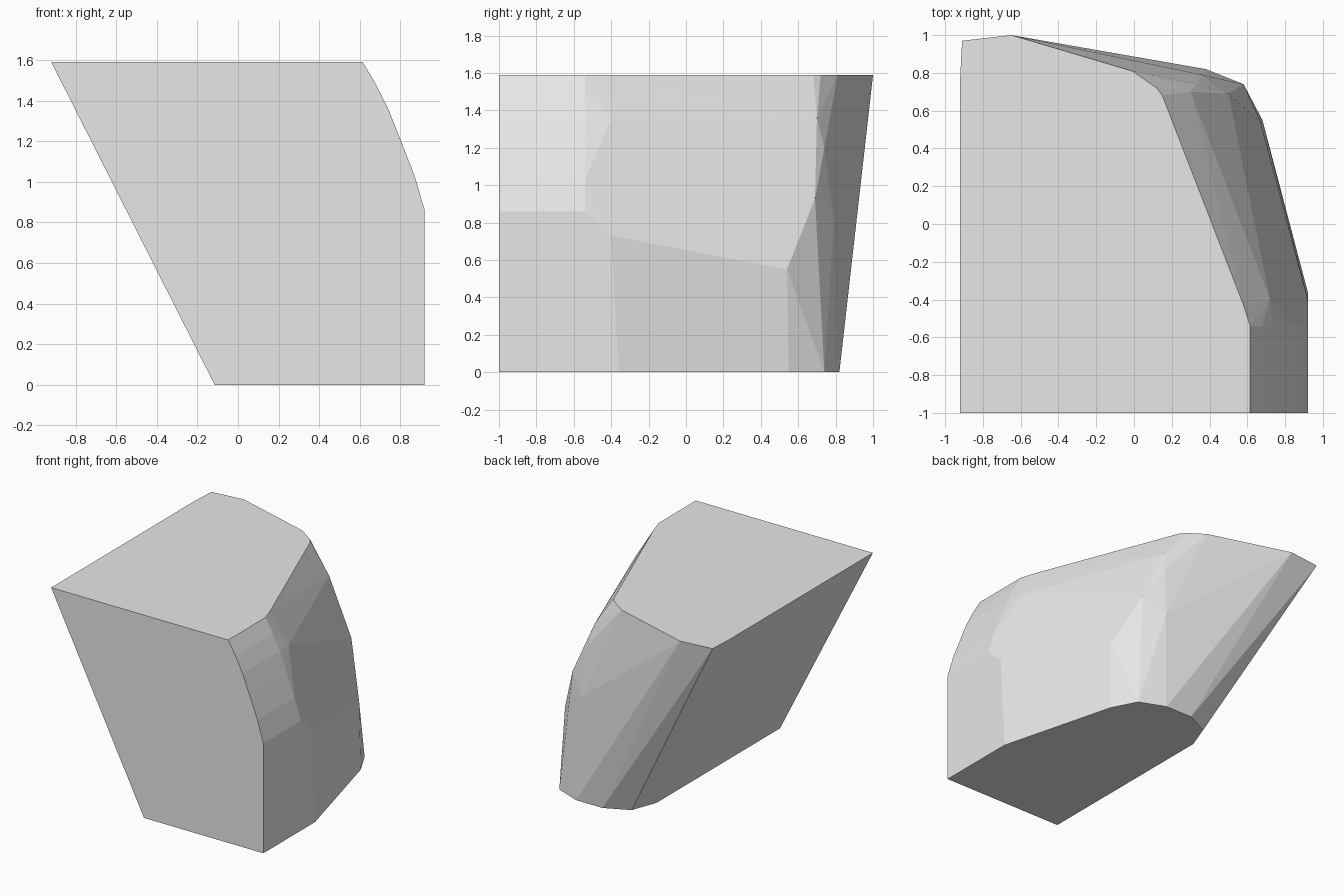
import bpy
import bmesh
import math

if "Cube" in bpy.data.objects:
    bpy.data.objects.remove(bpy.data.objects["Cube"])

HEIGHT = 1.59

# Curved right-hand edge of the front profile (x, z), run back as a straight extrusion
front_curve = [(0.615, 1.59), (0.68, 1.48), (0.74, 1.36), (0.80, 1.21), (0.87, 1.03), (0.92, 0.86)]

# Top and bottom outlines (x, y)
top_outline = [(-0.92, -1), (-0.92, 0.78), (-0.91, 0.97), (-0.65, 1.0), (-0.01, 0.81),
               (0.12, 0.72), (0.15, 0.68), (0.58, -0.43)]
bottom_outline = [(-0.115, -1), (0.92, -1), (0.92, -0.36), (0.68, 0.55), (0.58, 0.74),
                  (0.38, 0.82), (0.15, 0.82), (-0.04, 0.73), (-0.115, 0.53)]

# Points on the rounded right and back sides (x, y, z)
side_points = [(0.72, -0.40, 1.35), (0.92, -0.40, 0.73), (0.67, 0.54, 0.55), (0.30, 0.70, 1.36),
               (0.50, 0.69, 0.93), (0.36, 0.79, 0.80), (0.33, 0.74, 1.20)]

points = [(x, y, z) for y in (-1, -0.54) for x, z in front_curve]
points += [(x, y, HEIGHT) for x, y in top_outline]
points += [(x, y, 0) for x, y in bottom_outline]
points += side_points

# Wrap the sections into one faceted block
bm = bmesh.new()
for p in points:
    bm.verts.new(p)
hull = bmesh.ops.convex_hull(bm, input=bm.verts[:])
loose = [v for v in bm.verts if not v.link_faces]
bmesh.ops.delete(bm, geom=loose, context='VERTS')
bmesh.ops.dissolve_limit(bm, angle_limit=math.radians(0.5), verts=bm.verts[:], edges=bm.edges[:])
bmesh.ops.recalc_face_normals(bm, faces=bm.faces[:])

mesh = bpy.data.meshes.new("faceted_block")
bm.to_mesh(mesh)
bm.free()

# One plain grey
grey = bpy.data.materials.new("light_grey")
grey.diffuse_color = (0.8, 0.8, 0.8, 1)
grey.use_nodes = True
grey.node_tree.nodes["Principled BSDF"].inputs["Base Color"].default_value = grey.diffuse_color
mesh.materials.append(grey)

block = bpy.data.objects.new("faceted_block", mesh)
bpy.context.collection.objects.link(block)
